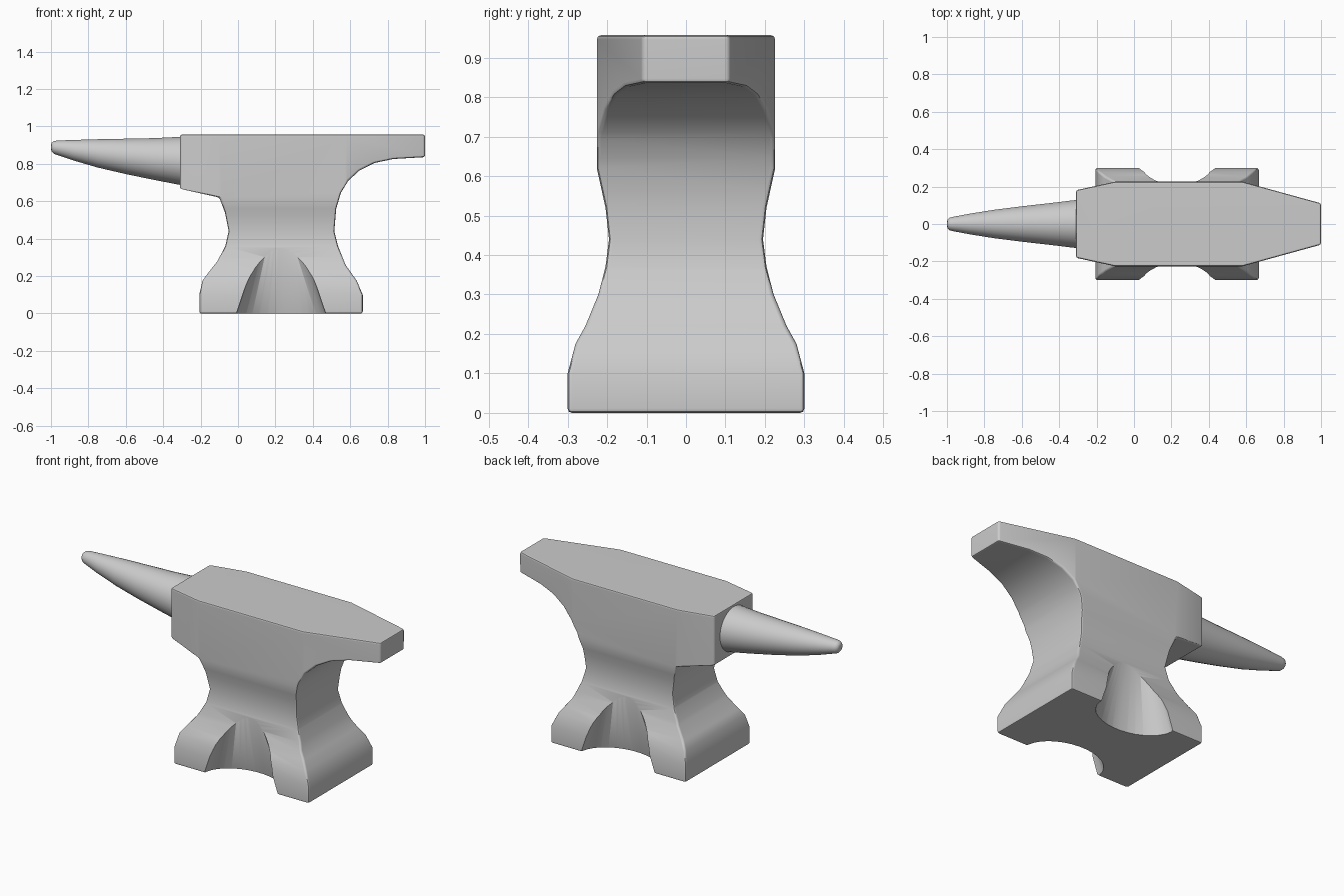
import bpy
import bmesh
import math

cube = bpy.data.objects.get("Cube")
if cube:
    bpy.data.objects.remove(cube, do_unlink=True)

steel = bpy.data.materials.new("grey steel")
steel.use_nodes = True
STEEL = (0.6, 0.6, 0.6, 1)
steel.diffuse_color = STEEL
steel.node_tree.nodes["Principled BSDF"].inputs["Base Color"].default_value = STEEL


def loft(name, rings):
    """Skin a closed solid through rings with equal point counts."""
    bm = bmesh.new()
    loops = [[bm.verts.new(p) for p in ring] for ring in rings]
    n = len(loops[0])
    for a, b in zip(loops, loops[1:]):
        for i in range(n):
            j = (i + 1) % n
            bm.faces.new((a[i], a[j], b[j], b[i]))
    bm.faces.new(loops[0])
    bm.faces.new(loops[-1])
    bmesh.ops.recalc_face_normals(bm, faces=bm.faces)
    mesh = bpy.data.meshes.new(name)
    bm.to_mesh(mesh)
    bm.free()
    ob = bpy.data.objects.new(name, mesh)
    bpy.context.collection.objects.link(ob)
    return ob


def activate(ob):
    bpy.ops.object.select_all(action="DESELECT")
    ob.select_set(True)
    bpy.context.view_layer.objects.active = ob


def apply(ob, kind, **settings):
    mod = ob.modifiers.new(kind.lower(), kind)
    for key, value in settings.items():
        setattr(mod, key, value)
    activate(ob)
    bpy.ops.object.modifier_apply(modifier=mod.name)


def carve(ob, cutter, operation="DIFFERENCE"):
    cutter.hide_render = True
    apply(ob, "BOOLEAN", operation=operation, object=cutter, solver="EXACT")
    bpy.data.objects.remove(cutter, do_unlink=True)


def finish(ob, angle):
    ob.data.materials.clear()
    ob.data.materials.append(steel)
    for poly in ob.data.polygons:
        poly.material_index = 0
    activate(ob)
    bpy.ops.object.shade_smooth_by_angle(angle=math.radians(angle))
    apply(ob, "WEIGHTED_NORMAL", keep_sharp=True)


# Body: long profile with heel, waist and foot
profile = [(-.31, .957), (-.31, .667), (-.1, .62), (-.07, .54), (-.05, .44),
           (-.068, .36), (-.11, .28), (-.165, .21), (-.19, .175), (-.207, .1),
           (-.207, 0), (.667, 0), (.667, .1), (.635, .175), (.575, .26),
           (.535, .36), (.515, .44), (.525, .56), (.55, .645), (.59, .71),
           (.65, .765), (.73, .805), (.83, .826), (1, .836), (1, .957)]
body = loft("body", [[(x, y, z) for x, z in profile] for y in (-.5, .5)])

# Cross profile narrows the waist and flares the foot
half = [(.3, -.1), (.3, .1), (.28, .175), (.255, .22), (.222, .3), (.204, .37),
        (.195, .44), (.204, .52), (.226, .62), (.226, 1.1)]
outline = half + [(-y, z) for y, z in reversed(half)]
carve(body, loft("cross_cutter", [[(x, y, z) for y, z in outline]
                                  for x in (-.6, 1.2)]), "INTERSECT")

# Plan tapers toward the heel and toward the horn
heel = [(.54, .237), (1.1, .083), (1.1, .4), (.54, .4)]
throat = [(-.06, .235), (-.4, .161), (-.4, .4), (-.06, .4)]
for side in (-1, 1):
    for wedge, low in ((heel, .5), (throat, .56)):
        carve(body, loft("taper_cutter", [[(x, side * y, z) for x, y in wedge]
                                          for z in (low, 1.1)]))

apply(body, "BEVEL", width=.011, segments=2, limit_method="ANGLE",
      angle_limit=math.radians(35), use_clamp_overlap=False)


def ellipse(cx, cy, rx, ry, count=32):
    turns = [2 * math.pi * (i + .5) / count for i in range(count)]
    return [(cx + rx * math.cos(t), cy + ry * math.sin(t)) for t in turns]


# Arched hollows in both sides of the foot
for side in (-1, 1):
    rings = []
    for z in (-.04, .44):
        rx, ry = .24 - .34 * z, .17 - .225 * z
        rings.append([(x, y, z) for x, y in ellipse(.23, side * .3, rx, ry)])
    carve(body, loft("arch_cutter", rings))
finish(body, 40)

# Horn: round stations of x, centre height, radius
stations = [(-.27, .812, .132), (-.31, .816, .129), (-.45, .826, .112),
            (-.6, .84, .095), (-.75, .856, .076), (-.88, .873, .055),
            (-.965, .886, .039), (-.985, .888, .034), (-.996, .889, .024),
            (-1, .889, .01)]
horn = loft("horn", [[(x, y, z) for y, z in ellipse(0, cz, r, r)]
                     for x, cz, r in stations])
finish(horn, 60)
